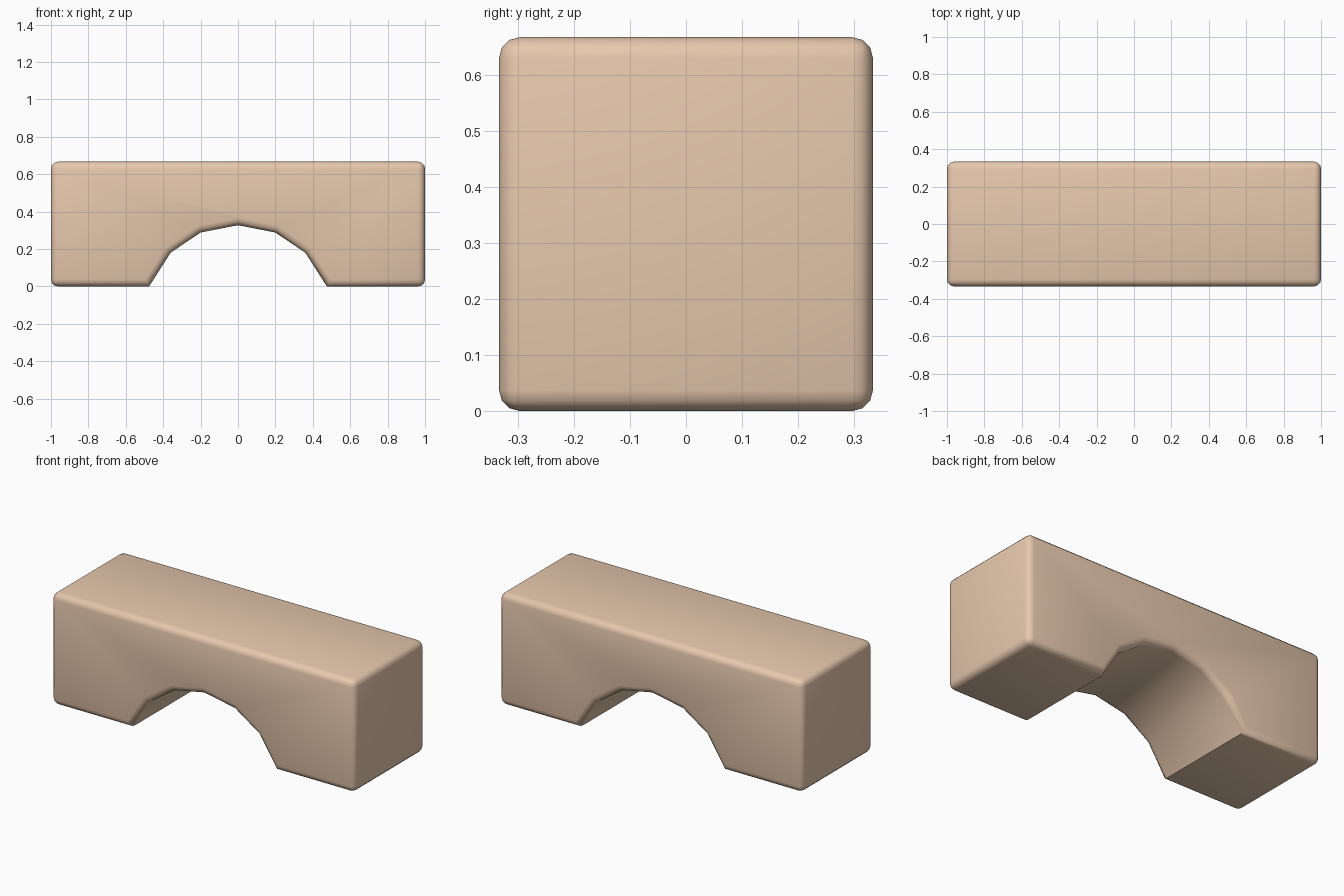
import bpy, bmesh, math

if "Cube" in bpy.data.objects:
    bpy.data.objects.remove(bpy.data.objects["Cube"])

HALF_DEPTH, HEIGHT, ROUND = 1 / 3, 2 / 3, 0.037

# Front outline: rectangular block with a faceted arch cut from the bottom
arch = [(-0.475, 0), (-0.36, 0.18), (-0.2, 0.288), (0, 0.327),
        (0.2, 0.288), (0.36, 0.18), (0.475, 0)]
outline = [(-1, 0)] + arch + [(1, 0), (1, HEIGHT), (-1, HEIGHT)]

# Extrude the outline from front to back
bm = bmesh.new()
front = bm.faces.new([bm.verts.new((x, -HALF_DEPTH, z)) for x, z in outline])
ext = bmesh.ops.extrude_face_region(bm, geom=[front], use_keep_orig=True)
new_verts = [g for g in ext["geom"] if isinstance(g, bmesh.types.BMVert)]
bmesh.ops.translate(bm, verts=new_verts, vec=(0, 2 * HALF_DEPTH, 0))
bmesh.ops.recalc_face_normals(bm, faces=bm.faces)


# Round the front and back rims and the four end edges; arch facets stay plain
def is_rounded(edge):
    a, b = (v.co for v in edge.verts)
    in_rim = abs(a.y - b.y) < 1e-5
    at_end = abs(a.x) > 0.99 and abs(b.x) > 0.99
    return in_rim or at_end


bmesh.ops.bevel(bm, geom=[e for e in bm.edges if is_rounded(e)], offset=ROUND,
                offset_type='OFFSET', segments=3, profile=0.5,
                affect='EDGES', clamp_overlap=True)
mesh = bpy.data.meshes.new("arch_block")
bm.to_mesh(mesh)
bm.free()

block = bpy.data.objects.new("arch_block", mesh)
bpy.context.collection.objects.link(block)

# Pale wood colour
wood = bpy.data.materials.new("pale_wood")
wood.diffuse_color = (0.8, 0.58, 0.42, 1)
wood.use_nodes = True
wood.node_tree.nodes["Principled BSDF"].inputs["Base Color"].default_value = wood.diffuse_color
mesh.materials.append(wood)

# Smooth shading, with the feet of the arch kept sharp
bpy.context.view_layer.objects.active = block
block.select_set(True)
bpy.ops.object.shade_smooth_by_angle(angle=math.radians(40))
